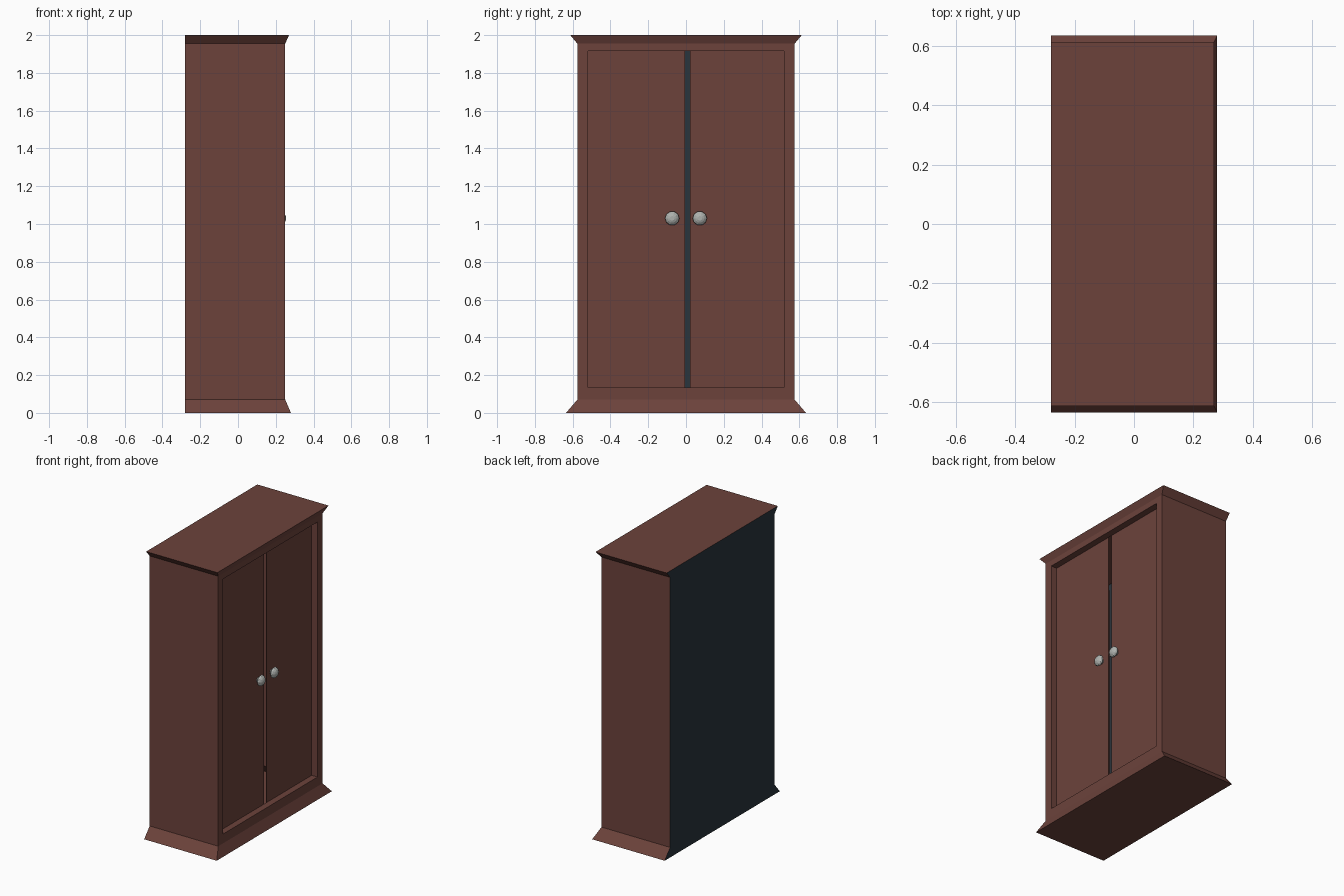
import bpy, bmesh, math

cube = bpy.data.objects.get("Cube")
if cube:
    bpy.data.objects.remove(cube)


def material(name, colour):
    m = bpy.data.materials.new(name)
    m.use_nodes = True
    m.diffuse_color = (*colour, 1)
    m.node_tree.nodes["Principled BSDF"].inputs["Base Color"].default_value = (*colour, 1)
    return m


WOOD = material("brown wood", (0.15, 0.055, 0.044))
DARK = material("dark blue back", (0.023, 0.035, 0.045))
METAL = material("silver metal", (0.42, 0.44, 0.42))


def finish(bm, name, *mats):
    mesh = bpy.data.meshes.new(name)
    bm.to_mesh(mesh)
    bm.free()
    obj = bpy.data.objects.new(name, mesh)
    for m in mats:
        mesh.materials.append(m)
    bpy.context.collection.objects.link(obj)
    return obj


def bridge(bm, a, b):
    """Join two equal loops of vertices with a band of quads."""
    n = len(a)
    return [bm.faces.new((a[i], a[(i + 1) % n], b[(i + 1) % n], b[i])) for i in range(n)]


BACK, FRONT, DOOR_X = -0.28, 0.25, 0.205
HALF_OPEN, SILL, HEAD = 0.52, 0.135, 1.915

# Carcass: flared plinth, straight body and cornice as stacked rectangles
bm = bmesh.new()
rings = []
for z, front, half in ((0, 0.28, 0.635), (0.07, FRONT, 0.575),
                       (1.955, FRONT, 0.575), (2, 0.27, 0.613)):
    rings.append([bm.verts.new(p) for p in
                  ((front, -half, z), (front, half, z), (BACK, half, z), (BACK, -half, z))])
bands = [bridge(bm, a, b) for a, b in zip(rings, rings[1:])]
bm.faces.new(rings[0][::-1])
bm.faces.new(rings[-1])

# Door opening: the front face becomes a frame with a reveal going inward
outer = list(bands[1][0].verts)
bm.faces.remove(bands[1][0])


def opening(x):
    return [bm.verts.new(p) for p in ((x, -HALF_OPEN, SILL), (x, HALF_OPEN, SILL),
                                      (x, HALF_OPEN, HEAD), (x, -HALF_OPEN, HEAD))]


lip, inner = opening(FRONT), opening(DOOR_X)
bridge(bm, outer, lip)
bridge(bm, lip, inner)
bm.normal_update()
for f in bm.faces:
    f.material_index = int(f.normal.x < -0.9)
finish(bm, "cabinet_carcass", WOOD, DARK)

# Thin doors, leaving a narrow gap between them
for name, y0, y1 in (("right_door", -HALF_OPEN, -0.006), ("left_door", 0.022, HALF_OPEN)):
    bm = bmesh.new()
    bmesh.ops.create_cube(bm, size=1)
    bmesh.ops.scale(bm, vec=(0.004, y1 - y0, HEAD - SILL), verts=bm.verts)
    bmesh.ops.translate(bm, vec=(DOOR_X - 0.002, (y0 + y1) / 2, (HEAD + SILL) / 2), verts=bm.verts)
    finish(bm, name, WOOD)

# Faceted round knobs turned about the x axis
SIDES = 10
PROFILE = ((0, 0.016), (0.01, 0.016), (0.014, 0.03), (0.023, 0.038),
           (0.034, 0.035), (0.043, 0.024), (0.048, 0.012))
for name, y in (("right_knob", -0.073), ("left_knob", 0.073)):
    bm = bmesh.new()
    loops = []
    for depth, r in PROFILE:
        angles = [math.tau * i / SIDES for i in range(SIDES)]
        loops.append([bm.verts.new((DOOR_X + depth, y + r * math.cos(a), 1.03 + r * math.sin(a)))
                      for a in angles])
    for a, b in zip(loops, loops[1:]):
        bridge(bm, a, b)
    bm.faces.new(loops[-1])
    bmesh.ops.recalc_face_normals(bm, faces=bm.faces)
    finish(bm, name, METAL)
